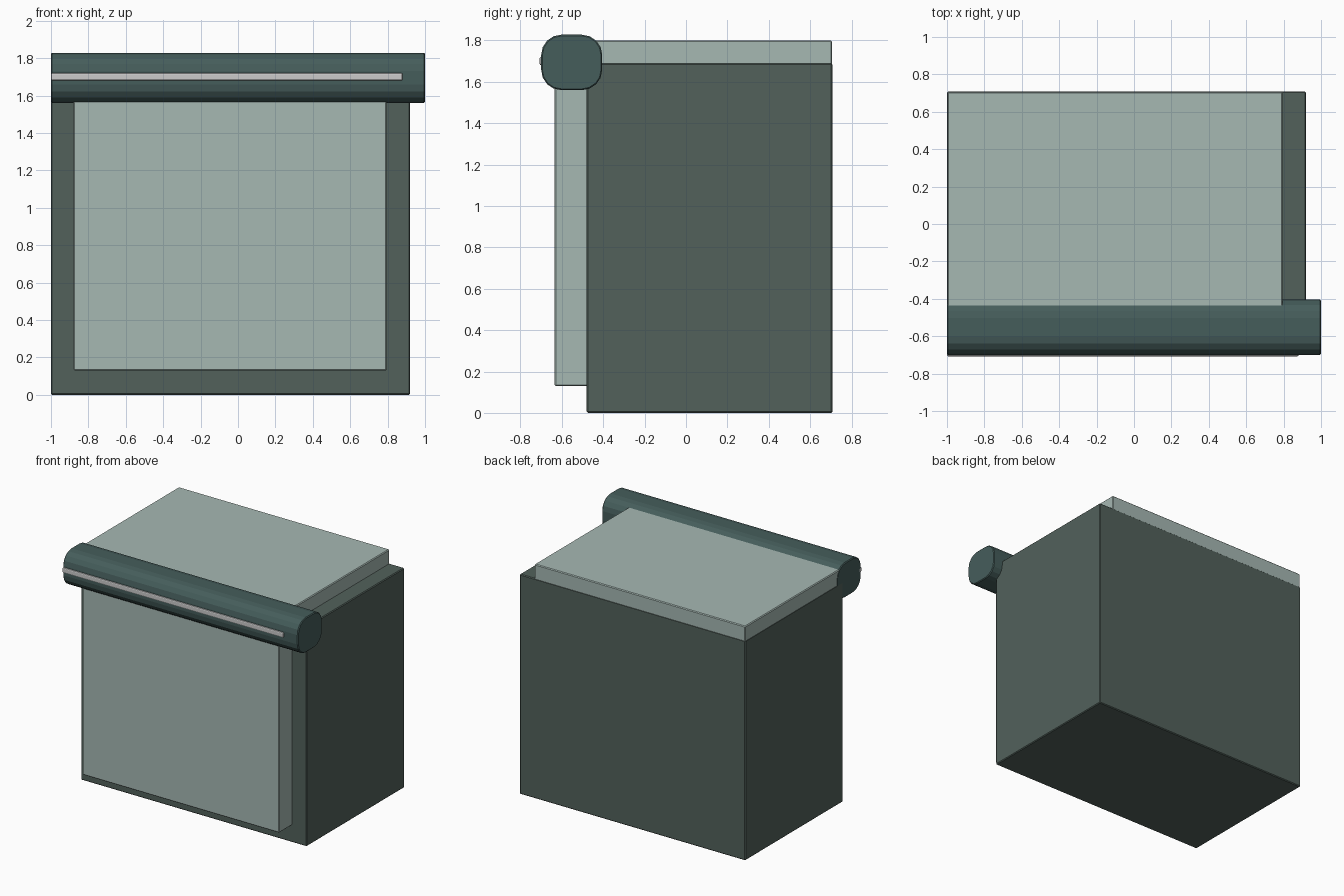
import bpy, bmesh

if "Cube" in bpy.data.objects:
    bpy.data.objects.remove(bpy.data.objects["Cube"])


def material(name, rgb):
    m = bpy.data.materials.new(name)
    m.diffuse_color = (*rgb, 1.0)
    m.use_nodes = True
    m.node_tree.nodes["Principled BSDF"].inputs["Base Color"].default_value = m.diffuse_color
    return m


DARK = material("dark_grey_green", (0.085, 0.12, 0.105))
PALE = material("pale_grey_green", (0.38, 0.48, 0.45))
TEAL = material("deep_teal", (0.06, 0.11, 0.105))
LIGHT = material("light_grey", (0.68, 0.70, 0.69))


def box(name, x, y, z, mat, bevel=0.006, segments=1, along_x=False):
    """Box from (min, max) ranges; bevels all edges, or only those along x."""
    bm = bmesh.new()
    bmesh.ops.create_cube(bm, size=1.0)
    for v in bm.verts:
        for i, (lo, hi) in enumerate((x, y, z)):
            v.co[i] = hi if v.co[i] > 0 else lo
    edges = [e for e in bm.edges
             if not along_x or abs(e.verts[0].co.x - e.verts[1].co.x) > 0.1]
    bmesh.ops.bevel(bm, geom=edges, offset=bevel, segments=segments,
                    profile=0.5, affect='EDGES', clamp_overlap=True)
    bmesh.ops.recalc_face_normals(bm, faces=bm.faces)
    me = bpy.data.meshes.new(name)
    bm.to_mesh(me)
    bm.free()
    me.materials.append(mat)
    ob = bpy.data.objects.new(name, me)
    bpy.context.collection.objects.link(ob)
    return ob


# Main cabinet
box("cabinet_body", (-1.0, 0.92), (-0.48, 0.708), (0.0, 1.69), DARK)

# Pale core that shows as the front panel
box("front_panel", (-0.88, 0.795), (-0.635, 0.705), (0.13, 1.69), PALE)

# Pale slab on top, flush with the left side and back
box("top_panel", (-0.998, 0.795), (-0.48, 0.706), (1.575, 1.80), PALE)

# Rounded bar along the front top edge
bar = box("front_bar", (-1.0, 1.0), (-0.70, -0.405), (1.56, 1.828), TEAL,
          bevel=0.098, segments=4, along_x=True)
rim = bar.modifiers.new("rim", 'BEVEL')
rim.width = 0.006
rim.segments = 1
rim.limit_method = 'ANGLE'
rim.angle_limit = 1.2

# Light strip set into the bar
box("light_strip", (-1.0, 0.88), (-0.708, -0.66), (1.68, 1.72), LIGHT,
    bevel=0.008, segments=2)
